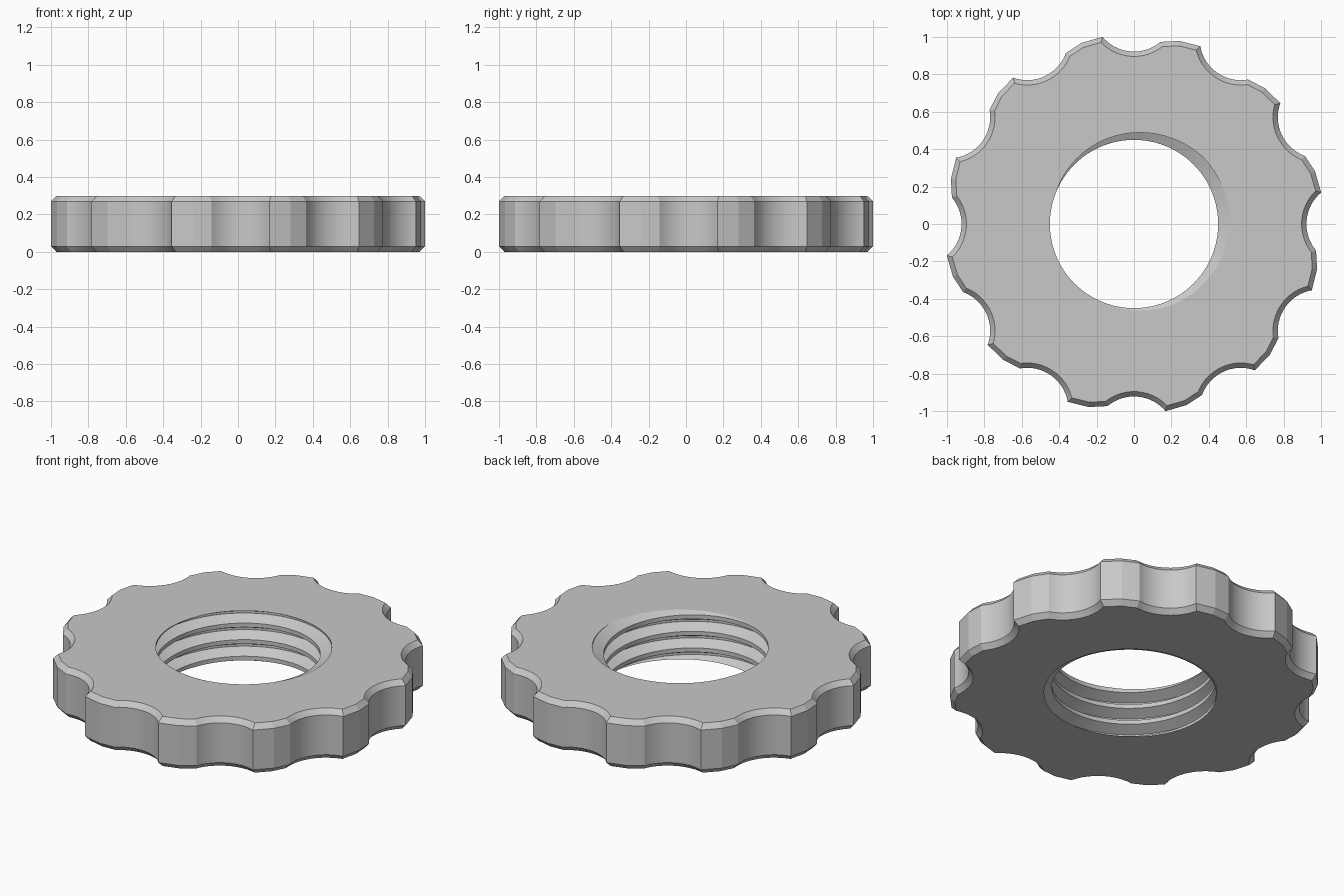
import bpy
import bmesh
from math import sin, cos, radians, tau
from mathutils import Vector, Matrix

if "Cube" in bpy.data.objects:
    bpy.data.objects.remove(bpy.data.objects["Cube"], do_unlink=True)

HEIGHT, CHAMFER, INSET = 0.30, 0.03, 0.026
LOBES = 12
SCALLOP_RADIUS, SCALLOP_CENTRE = 0.22, 1.142
CREST, ROOT, PITCH = 0.45, 0.513, 0.10

steel = bpy.data.materials.new("grey steel")
steel.use_nodes = True
colour = (0.58, 0.58, 0.58, 1)
steel.diffuse_color = colour
steel.node_tree.nodes["Principled BSDF"].inputs["Base Color"].default_value = colour


def make_object(name, bm):
    bmesh.ops.recalc_face_normals(bm, faces=bm.faces)
    mesh = bpy.data.meshes.new(name)
    bm.to_mesh(mesh)
    bm.free()
    mesh.materials.append(steel)
    obj = bpy.data.objects.new(name, mesh)
    bpy.context.collection.objects.link(obj)
    return obj


def grip_outline(arc_steps=16):
    """One scallop arc and one lobe corner, repeated round the rim."""
    points = []
    for k in range(LOBES):
        turn = Matrix.Rotation(tau * k / LOBES, 2)
        for i in range(arc_steps + 1):
            a = radians(-40 + 90 * i / arc_steps)
            points.append(turn @ Vector((SCALLOP_CENTRE - SCALLOP_RADIUS * cos(a),
                                         SCALLOP_RADIUS * sin(a))))
        a = radians(16.2)
        points.append(turn @ Vector((cos(a), sin(a))) * 1.008)
    return points


def inset_outline(points, distance):
    result = []
    for i, p in enumerate(points):
        before = (p - points[i - 1]).normalized()
        after = (points[(i + 1) % len(points)] - p).normalized()
        n1, n2 = Vector((-before.y, before.x)), Vector((-after.y, after.x))
        result.append(p + (n1 + n2) * distance / (1 + n1.dot(n2)))
    return result


def build_body():
    """Scalloped disc with chamfered top and bottom rims."""
    outer = grip_outline()
    inner = inset_outline(outer, INSET)
    levels = [(inner, 0), (outer, CHAMFER), (outer, HEIGHT - CHAMFER), (inner, HEIGHT)]
    bm = bmesh.new()
    rings = [[bm.verts.new((p.x, p.y, z)) for p in ring] for ring, z in levels]
    n = len(outer)
    for low, high in zip(rings, rings[1:]):
        for i in range(n):
            j = (i + 1) % n
            bm.faces.new((low[i], low[j], high[j], high[i]))
    bm.faces.new(rings[0][::-1])
    bm.faces.new(rings[-1])
    return make_object("scalloped_nut", bm)


def build_thread_cutter(segments=96, turns=7):
    """Closed helical screw whose grooves and crests shape the bore."""
    profile = [(-0.375, CREST), (-0.0625, ROOT), (0.0625, ROOT), (0.375, CREST)]
    per_turn = len(profile)
    rows = per_turn * turns
    phase = radians(22)
    bm = bmesh.new()
    grid = []
    for s in range(segments):
        a = tau * s / segments
        column = []
        for j in range(rows):
            offset, r = profile[j % per_turn]
            z = HEIGHT + PITCH * (j // per_turn - 4 + offset - (a - phase) / tau)
            column.append(bm.verts.new((r * cos(a), r * sin(a), z)))
        grid.append(column)
    for s in range(segments - 1):
        for j in range(rows - 1):
            bm.faces.new((grid[s][j], grid[s + 1][j], grid[s + 1][j + 1], grid[s][j + 1]))
    # Seam: each turn joins the one below it
    last, first = grid[-1], grid[0]
    for j in range(per_turn, rows - 1):
        bm.faces.new((last[j], first[j - per_turn], first[j - per_turn + 1], last[j + 1]))
    bm.faces.new((last[per_turn], last[per_turn - 1], first[0]))
    for j in range(per_turn - 1):
        bm.faces.new((last[j], first[0], last[j + 1]))
    # End caps fan out from the axis
    bottom = [c[0] for c in grid] + [first[0]]
    top = [c[-1] for c in grid] + first[rows - 1 - per_turn:]
    for loop, z in ((bottom, -0.6), (top, 0.9)):
        centre = bm.verts.new((0, 0, z))
        for a, b in zip(loop, loop[1:]):
            if a is not b:
                bm.faces.new((a, b, centre))
    return make_object("thread_cutter", bm)


nut = build_body()
cutter = build_thread_cutter()
cutter.hide_render = True

# Cut the threaded bore
bore = nut.modifiers.new("threaded bore", "BOOLEAN")
bore.operation = "DIFFERENCE"
bore.solver = "EXACT"
bore.object = cutter
bpy.ops.object.select_all(action="DESELECT")
nut.select_set(True)
bpy.context.view_layer.objects.active = nut
bpy.ops.object.modifier_apply(modifier=bore.name)
bpy.data.objects.remove(cutter, do_unlink=True)

bpy.ops.object.shade_smooth_by_angle(angle=radians(12))
